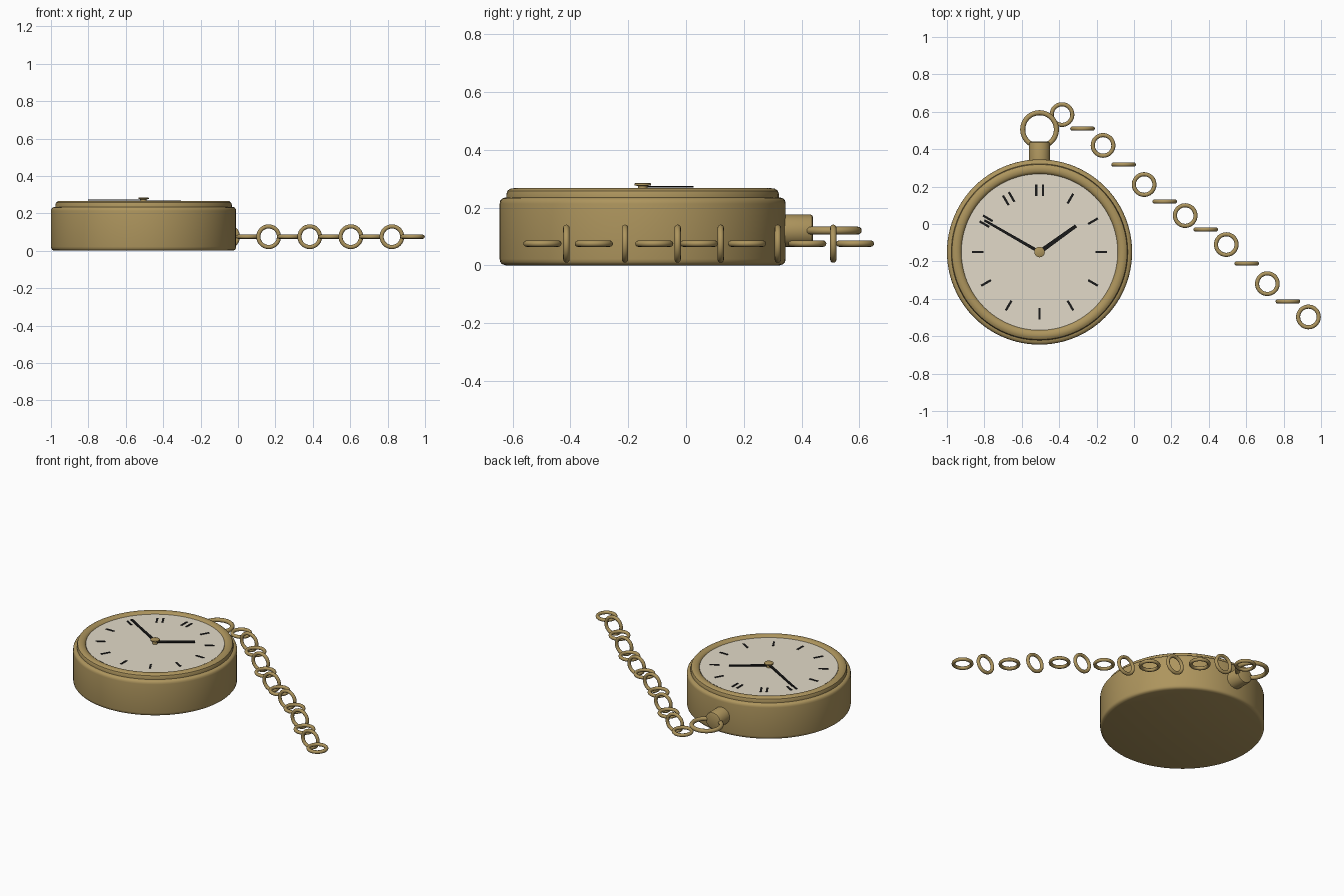
import bpy, bmesh, math
from mathutils import Matrix, Vector

if "Cube" in bpy.data.objects:
    bpy.data.objects.remove(bpy.data.objects["Cube"])

CX, CY = -0.505, -0.15   # watch centre


def material(name, rgb):
    m = bpy.data.materials.new(name)
    m.diffuse_color = (*rgb, 1)
    m.use_nodes = True
    m.node_tree.nodes["Principled BSDF"].inputs["Base Color"].default_value = m.diffuse_color
    return m


BRASS = material("brass", (0.42, 0.30, 0.11))
CREAM = material("cream", (0.76, 0.70, 0.58))
BLACK = material("black", (0.01, 0.01, 0.01))


def finish(obj, mat, angle=35):
    obj.data.materials.append(mat)
    bpy.ops.object.select_all(action='DESELECT')
    obj.select_set(True)
    bpy.context.view_layer.objects.active = obj
    bpy.ops.object.shade_smooth_by_angle(angle=math.radians(angle))
    return obj


def lathe(name, profile, mat, steps=96, matrix=Matrix.Translation((CX, CY, 0))):
    """Spin an (r, z) profile around the local z axis."""
    bm = bmesh.new()
    vs = [bm.verts.new((r, 0, z)) for r, z in profile]
    es = [bm.edges.new(p) for p in zip(vs, vs[1:])]
    bmesh.ops.spin(bm, geom=vs + es, cent=(0, 0, 0), axis=(0, 0, 1),
                   angle=math.tau, steps=steps, use_duplicate=False)
    bmesh.ops.remove_doubles(bm, verts=bm.verts, dist=1e-5)
    bmesh.ops.recalc_face_normals(bm, faces=bm.faces)
    bm.transform(matrix)
    me = bpy.data.meshes.new(name)
    bm.to_mesh(me)
    bm.free()
    obj = bpy.data.objects.new(name, me)
    bpy.context.collection.objects.link(obj)
    return finish(obj, mat)


def ring(name, loc, major, minor, upright=False):
    bpy.ops.mesh.primitive_torus_add(
        location=loc, major_radius=major, minor_radius=minor,
        major_segments=48, minor_segments=12,
        rotation=(math.pi / 2 if upright else 0, 0, 0))
    obj = bpy.context.object
    obj.name = name
    return finish(obj, BRASS)


def bar(name, start, end, w0, w1, z0, z1, mat):
    """Flat strip between two dial points, w0 wide at start and w1 at end."""
    a, b = Vector(start), Vector(end)
    n = (b - a).normalized().orthogonal()
    pts = [a - n * w0 / 2, b - n * w1 / 2, b + n * w1 / 2, a + n * w0 / 2]
    bm = bmesh.new()
    f = bm.faces.new([bm.verts.new((CX + p.x, CY + p.y, z0)) for p in pts])
    up = bmesh.ops.extrude_face_region(bm, geom=[f])
    bmesh.ops.translate(bm, vec=(0, 0, z1 - z0),
                        verts=[v for v in up['geom'] if isinstance(v, bmesh.types.BMVert)])
    bmesh.ops.recalc_face_normals(bm, faces=bm.faces)
    me = bpy.data.meshes.new(name)
    bm.to_mesh(me)
    bm.free()
    obj = bpy.data.objects.new(name, me)
    bpy.context.collection.objects.link(obj)
    obj.data.materials.append(mat)
    return obj


# Case, bezel and dial
lathe("case", [(0, 0), (0.475, 0), (0.487, 0.004), (0.493, 0.011), (0.495, 0.022),
               (0.495, 0.213), (0.493, 0.224), (0.487, 0.231), (0.475, 0.235), (0, 0.235)], BRASS)
lathe("bezel", [(0.472, 0.23), (0.472, 0.246), (0.468, 0.258), (0.458, 0.265),
                (0.445, 0.267), (0.432, 0.265), (0.422, 0.259), (0.417, 0.25),
                (0.417, 0.23), (0.472, 0.23)], BRASS)
lathe("dial", [(0, 0.236), (0.418, 0.236), (0.418, 0.255), (0, 0.255)], CREAM)

# Plain hour marks in place of numerals, doubled for ten to twelve
for h in range(1, 13):
    a = math.radians(90 - 30 * h)
    out = Vector((math.cos(a), math.sin(a)))
    side = Vector((-out.y, out.x))
    for s in ((-0.018, 0.018) if h >= 10 else (0,)):
        bar(f"hour_mark_{h}", out * 0.30 + side * s, out * 0.36 + side * s,
            0.012, 0.012, 0.254, 0.258, BLACK)

# Hands and hub
bar("hour_hand", (0, 0), (0.195, 0.14), 0.024, 0.018, 0.262, 0.268, BLACK)
bar("minute_hand", (0, 0), (-0.295, 0.17), 0.017, 0.012, 0.269, 0.275, BLACK)
lathe("hub", [(0, 0.255), (0.016, 0.255), (0.016, 0.275), (0.028, 0.276),
              (0.028, 0.283), (0.025, 0.285), (0, 0.285)], BRASS, 32)

# Winding stem along +y, and the bow ring
to_y = Matrix.Translation((CX, 0, 0.12)) @ Matrix.Rotation(-math.pi / 2, 4, 'X')
lathe("winding_stem", [(0, 0.31), (0.056, 0.31), (0.056, 0.43), (0.053, 0.437),
                       (0.046, 0.44), (0, 0.44)], BRASS, 48, to_y)
ring("bow", (CX, 0.505, 0.12), 0.09, 0.0135)

# Chain of alternating flat and upright links
link_y = [0.585, 0.51, 0.42, 0.318, 0.211, 0.12, 0.045,
          -0.029, -0.11, -0.211, -0.319, -0.414, -0.497]
for i, y in enumerate(link_y):
    ring(f"chain_link_{i + 1}", (-0.385 + 0.1098 * i, y, 0.075),
         0.055, 0.011, upright=i % 2 == 1)
